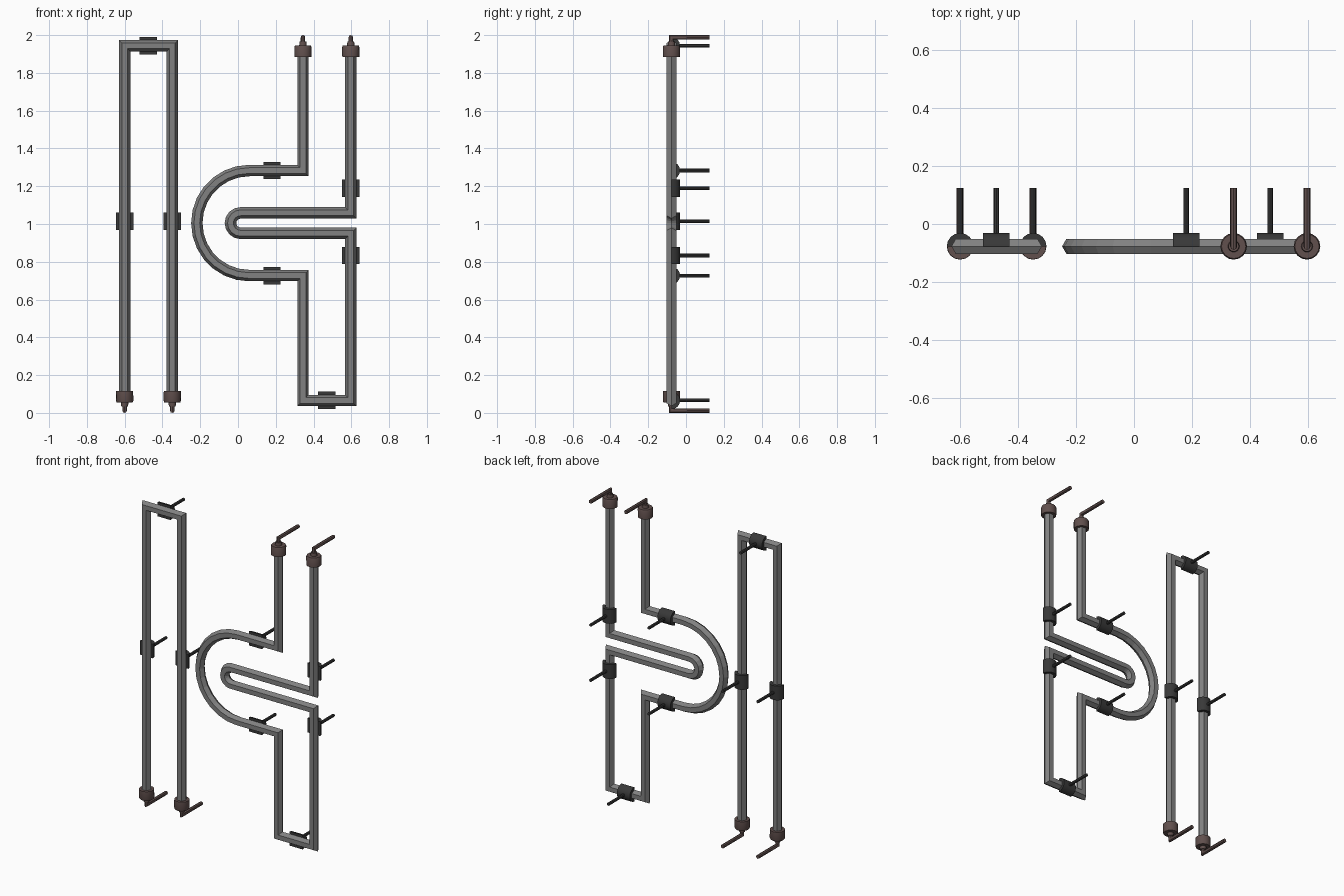
import bpy
import bmesh
from math import pi, sin, cos
from mathutils import Vector

if "Cube" in bpy.data.objects:
    bpy.data.objects.remove(bpy.data.objects["Cube"])

DEPTH = -0.077      # y of the tube centre line
BACK = 0.124        # y where the mounting rods end


def material(name, rgb):
    m = bpy.data.materials.new(name)
    m.use_nodes = True
    m.diffuse_color = (*rgb, 1)
    m.node_tree.nodes["Principled BSDF"].inputs["Base Color"].default_value = (*rgb, 1)
    return m


steel = material("tube grey", (0.22, 0.22, 0.22))
dark = material("clamp dark grey", (0.04, 0.04, 0.04))
brown = material("fitting brown", (0.12, 0.08, 0.075))


def finish(name, bm, mat, smooth=False):
    bmesh.ops.recalc_face_normals(bm, faces=bm.faces)
    mesh = bpy.data.meshes.new(name)
    bm.to_mesh(mesh)
    bm.free()
    mesh.materials.append(mat)
    obj = bpy.data.objects.new(name, mesh)
    bpy.context.collection.objects.link(obj)
    if smooth:
        bpy.ops.object.select_all(action='DESELECT')
        obj.select_set(True)
        bpy.context.view_layer.objects.active = obj
        bpy.ops.object.shade_smooth_by_angle(angle=pi / 5)
    return obj


def skin(bm, rings):
    """Join rings of points into a closed tube with end faces."""
    loops = [[bm.verts.new(p) for p in ring] for ring in rings]
    n = len(loops[0])
    for a, b in zip(loops, loops[1:]):
        for i in range(n):
            j = (i + 1) % n
            bm.faces.new((a[i], a[j], b[j], b[i]))
    bm.faces.new(loops[0])
    bm.faces.new(loops[-1])


def sweep(bm, path, normal, radius, sides):
    """Sweep a polygon along a planar path, with mitred corners."""
    path = [Vector(p) for p in path]
    normal = Vector(normal)
    rings = []
    for i, p in enumerate(path):
        d_in = (p - path[max(i - 1, 0)]).normalized()
        d_out = (path[min(i + 1, len(path) - 1)] - p).normalized()
        if i == 0:
            d_in = d_out
        if i == len(path) - 1:
            d_out = d_in
        side = normal.cross(d_in + d_out).normalized()
        side /= side.dot(normal.cross(d_in))
        angles = [2 * pi * k / sides for k in range(sides)]
        rings.append([p + radius * (cos(a) * side + sin(a) * normal) for a in angles])
    skin(bm, rings)


def half_turn(cx, cz, r, steps, start, end):
    angles = [start + (end - start) * k / steps for k in range(steps + 1)]
    return [(cx + r * cos(a), cz + r * sin(a)) for a in angles]


def heating_tube(name, points):
    bm = bmesh.new()
    sweep(bm, [(x, DEPTH, z) for x, z in points], (0, 1, 0), 0.03, 6)
    finish(name, bm, steel)


# Tubes
A, B, C, D = -0.6, -0.348, 0.344, 0.597
heating_tube("hairpin_tube", [(A, 0.09), (A, 1.943), (B, 1.943), (B, 0.09)])
heating_tube("looped_tube",
             [(C, 1.91), (C, 1.283)]
             + half_turn(0.06, 1.005, 0.278, 14, pi / 2, 1.5 * pi)
             + [(C, 0.727), (C, 0.066), (D, 0.066), (D, 0.951)]
             + half_turn(0.014, 1.005, 0.054, 8, 1.5 * pi, pi / 2)
             + [(D, 1.059), (D, 1.91)])


# End fittings: collar, neck and bent terminal rod
def end_fitting(name, x, top):
    def height(z):
        return z if top else 2 - z
    bm = bmesh.new()
    profile = [(0.045, 1.885), (0.046, 1.935), (0.042, 1.945),
               (0.02, 1.945), (0.018, 1.965)]
    sides = 16
    skin(bm, [[(x + r * cos(2 * pi * k / sides), DEPTH + r * sin(2 * pi * k / sides), height(z))
               for k in range(sides)] for r, z in profile])
    sweep(bm, [(x, DEPTH, height(1.95)), (x, DEPTH, height(1.988)),
               (x, BACK, height(1.988))], (1, 0, 0), 0.012, 8)
    finish(name, bm, brown, True)


for label, x, top in (("left_outer", A, False), ("left_inner", B, False),
                      ("right_inner", C, True), ("right_outer", D, True)):
    end_fitting("end_fitting_" + label, x, top)


# Clamps: half-round saddle behind the tube with a straight rod
def clamp(name, x, z, upright):
    bm = bmesh.new()
    arc = [(0.046 * cos(pi * k / 8), 0.046 * sin(pi * k / 8)) for k in range(9)]
    rings = []
    for t in (-0.046, 0.046):
        rings.append([(x + (u if upright else t), DEPTH + v, z + (t if upright else u))
                      for u, v in arc])
    skin(bm, rings)
    sweep(bm, [(x, DEPTH + 0.03, z), (x, BACK, z)], (1, 0, 0), 0.0095, 8)
    finish(name, bm, dark, True)


for i, (x, z) in enumerate([(A, 1.015), (B, 1.015), (D, 1.19), (D, 0.833)]):
    clamp(f"upright_clamp_{i + 1}", x, z, True)
for i, (x, z) in enumerate([(-0.475, 1.943), (0.18, 1.283), (0.18, 0.727), (0.47, 0.066)]):
    clamp(f"level_clamp_{i + 1}", x, z, False)
